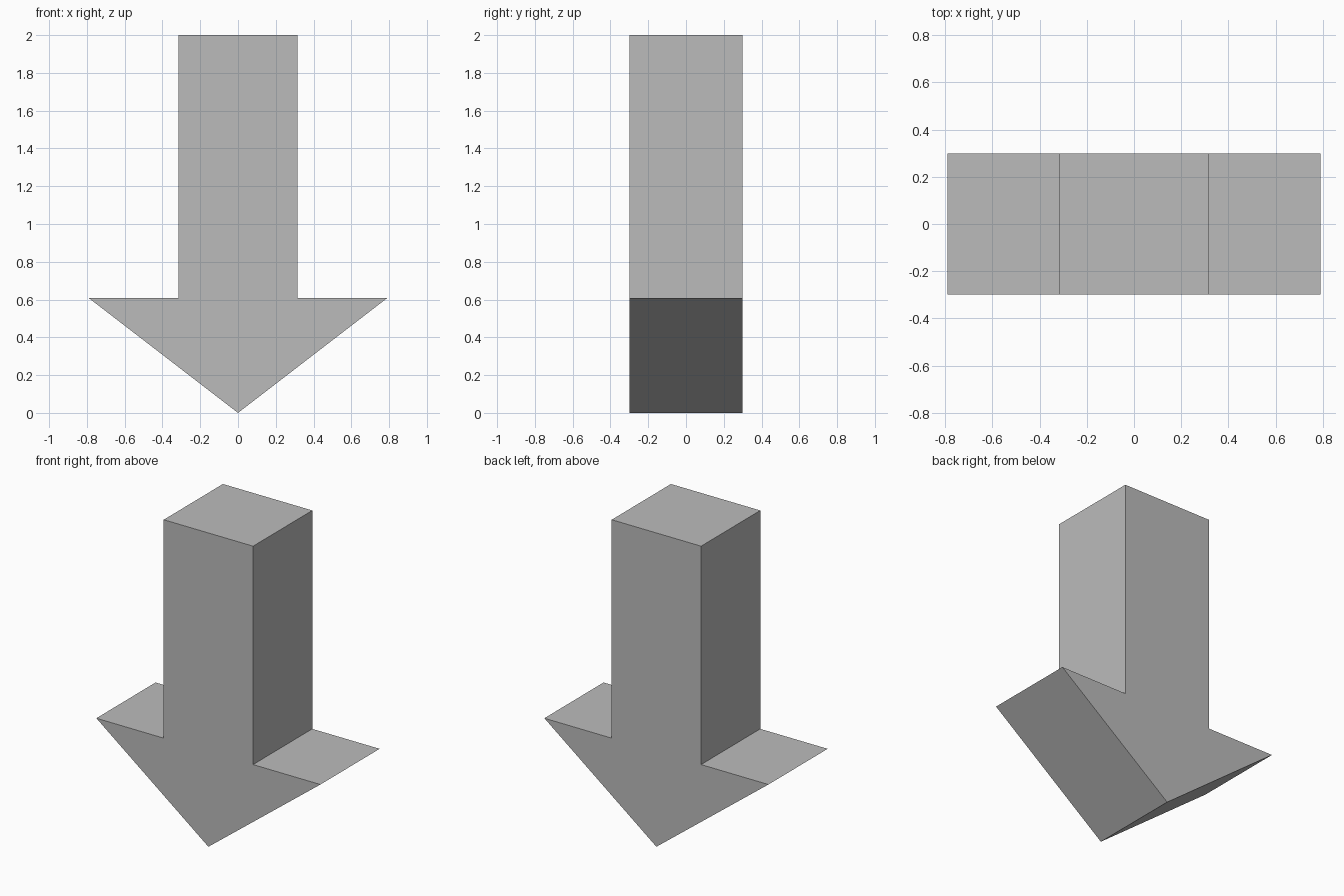
import bpy
import bmesh

cube = bpy.data.objects.get("Cube")
if cube:
    bpy.data.objects.remove(cube, do_unlink=True)

# Plain grey
grey = bpy.data.materials.new("mid_grey")
grey.use_nodes = True
colour = (0.5, 0.5, 0.5, 1)
grey.diffuse_color = colour
grey.node_tree.nodes["Principled BSDF"].inputs["Base Color"].default_value = colour

# Arrow proportions
SHAFT, BARB = 0.315, 0.79
SHOULDER, TOP, DEPTH = 0.608, 2.0, 0.298

# Half outline from tip to top, mirrored to close the profile
half = [(BARB, SHOULDER), (SHAFT, SHOULDER), (SHAFT, TOP)]
outline = [(0, 0)] + half + [(-x, z) for x, z in reversed(half)]

# Solid arrow: one flat outline extruded from front to back
bm = bmesh.new()
face = bm.faces.new([bm.verts.new((x, -DEPTH, z)) for x, z in outline])
result = bmesh.ops.extrude_face_region(bm, geom=[face], use_keep_orig=True)
moved = [g for g in result["geom"] if isinstance(g, bmesh.types.BMVert)]
bmesh.ops.translate(bm, verts=moved, vec=(0, 2 * DEPTH, 0))
bmesh.ops.recalc_face_normals(bm, faces=bm.faces[:])

mesh = bpy.data.meshes.new("down_arrow")
bm.to_mesh(mesh)
bm.free()
mesh.materials.append(grey)
arrow = bpy.data.objects.new("down_arrow", mesh)
bpy.context.collection.objects.link(arrow)
